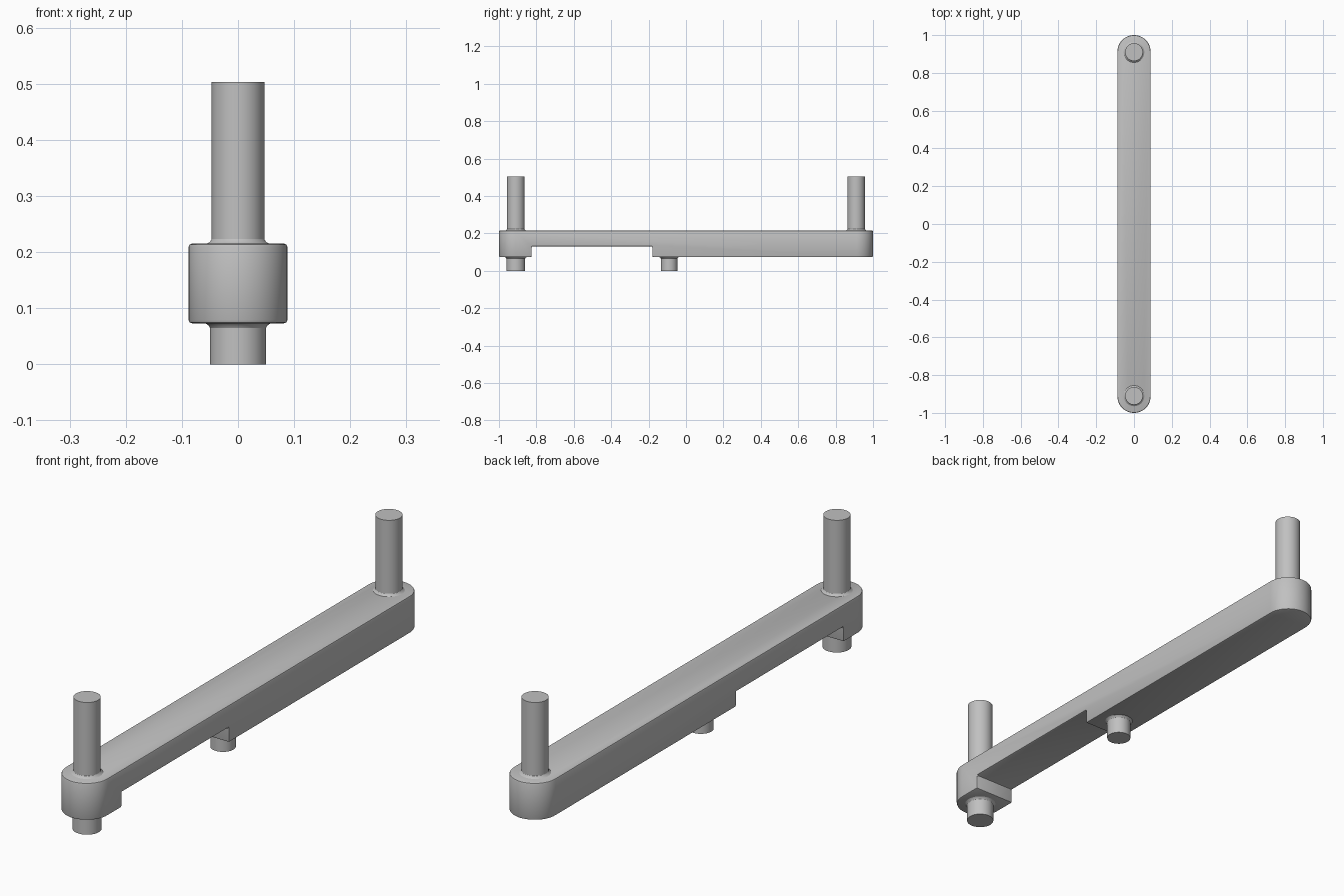
import bpy, bmesh, math

cube = bpy.data.objects.get("Cube")
if cube:
    bpy.data.objects.remove(cube, do_unlink=True)

grey = bpy.data.materials.new("plain_grey")
grey.use_nodes = True
colour = (0.53, 0.53, 0.53, 1)
grey.diffuse_color = colour
grey.node_tree.nodes["Principled BSDF"].inputs["Base Color"].default_value = colour

HALF_WIDTH, BOTTOM, TOP = 0.088, 0.073, 0.215
END = 1 - HALF_WIDTH
SIDES = 48


def finish(name, bm):
    bmesh.ops.recalc_face_normals(bm, faces=bm.faces)
    mesh = bpy.data.meshes.new(name)
    bm.to_mesh(mesh)
    bm.free()
    mesh.materials.append(grey)
    obj = bpy.data.objects.new(name, mesh)
    bpy.context.collection.objects.link(obj)
    return obj


def smooth(obj):
    bpy.ops.object.select_all(action='DESELECT')
    obj.select_set(True)
    bpy.context.view_layer.objects.active = obj
    bpy.ops.object.shade_smooth_by_angle(angle=math.radians(30))


def peg(name, y, base, tip, radius):
    """Round pin with a small fillet where it leaves the bar."""
    step = 0.008 if tip > base else -0.008
    profile = [(radius + 0.008, base - step), (radius + 0.008, base),
               (radius + 0.003, base + step * 0.4), (radius, base + step), (radius, tip)]
    bm = bmesh.new()
    rings = [[bm.verts.new((r * math.cos(2 * math.pi * i / SIDES),
                            y + r * math.sin(2 * math.pi * i / SIDES), z))
              for i in range(SIDES)] for r, z in profile]
    for a, b in zip(rings, rings[1:]):
        for i in range(SIDES):
            j = (i + 1) % SIDES
            bm.faces.new((a[i], a[j], b[j], b[i]))
    bm.faces.new(rings[0])
    bm.faces.new(rings[-1])
    smooth(finish(name, bm))


# Round-ended bar
bm = bmesh.new()
outline = []
for sign in (1, -1):
    for i in range(25):
        a = math.pi * i / 24
        outline.append(bm.verts.new((sign * HALF_WIDTH * math.cos(a),
                                     sign * (END + HALF_WIDTH * math.sin(a)), BOTTOM)))
face = bm.faces.new(outline)
top = bmesh.ops.extrude_face_region(bm, geom=[face])
for v in top["geom"]:
    if isinstance(v, bmesh.types.BMVert):
        v.co.z = TOP
bar = finish("bar", bm)

# Shallow recess across the underside
bm = bmesh.new()
bmesh.ops.create_cube(bm, size=1)
for v in bm.verts:
    v.co.x *= 0.4
    v.co.y = -0.18 if v.co.y > 0 else -0.825
    v.co.z = 0.13 if v.co.z > 0 else -0.1
cutter = finish("recess_cutter", bm)
cutter.hide_render = True
cutter.hide_set(True)

cut = bar.modifiers.new("recess", 'BOOLEAN')
cut.operation = 'DIFFERENCE'
cut.solver = 'EXACT'
cut.object = cutter
edge = bar.modifiers.new("soft_edges", 'BEVEL')
edge.width = 0.006
edge.segments = 2
edge.limit_method = 'ANGLE'
edge.angle_limit = math.radians(50)

# Bake the cut, then remove the cutter
bpy.context.view_layer.update()
baked = bpy.data.meshes.new_from_object(bar.evaluated_get(bpy.context.evaluated_depsgraph_get()))
bar.modifiers.clear()
bar.data = baked
bpy.data.objects.remove(cutter, do_unlink=True)
smooth(bar)

# Pins above and below
peg("front_upper_pin", -0.91, TOP, 0.503, 0.047)
peg("back_upper_pin", 0.91, TOP, 0.503, 0.047)
peg("front_lower_pin", -0.91, BOTTOM, 0, 0.05)
peg("middle_lower_pin", -0.09, BOTTOM, 0, 0.044)
